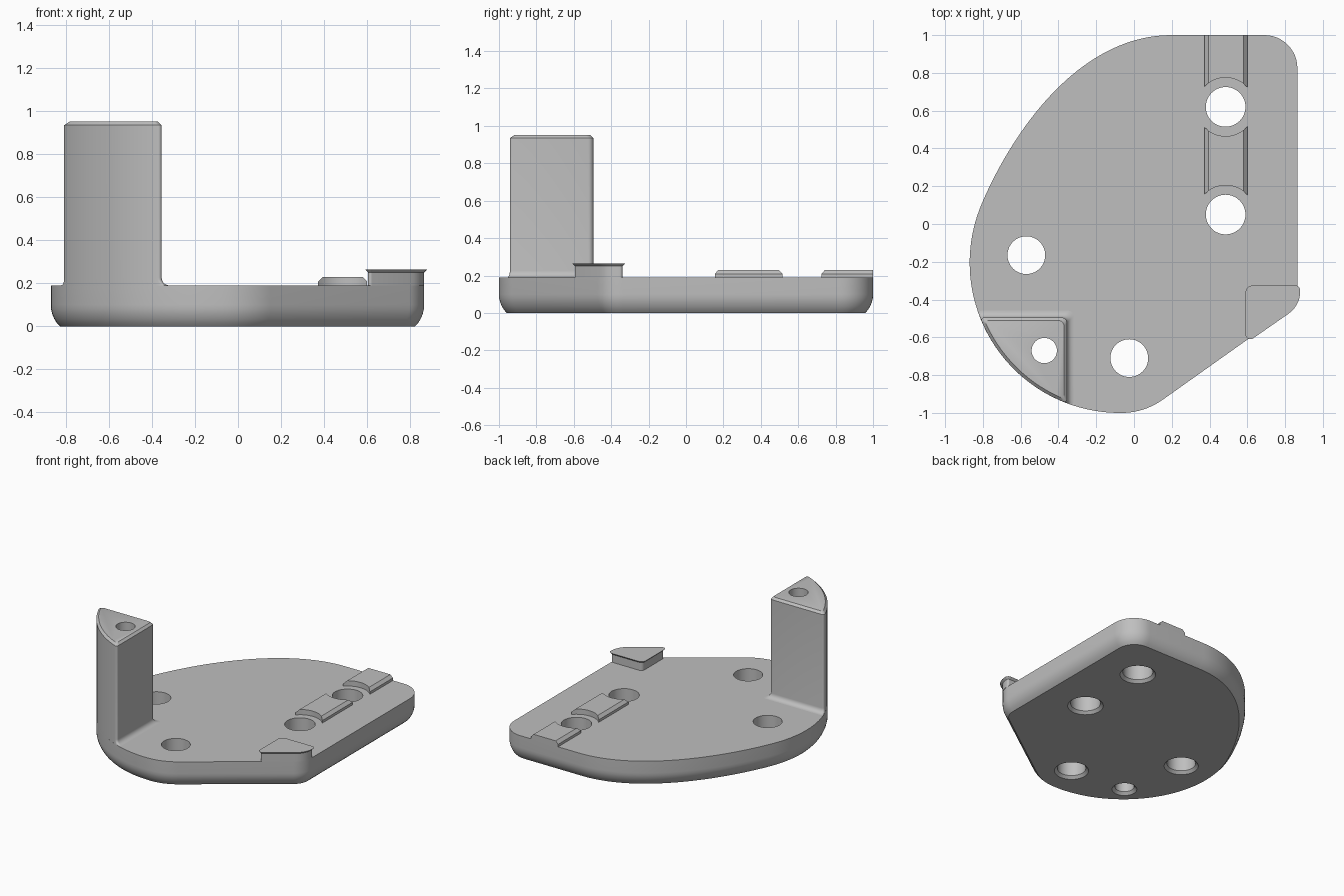
import bpy, bmesh, math
from mathutils import Vector

cube = bpy.data.objects.get("Cube")
if cube:
    bpy.data.objects.remove(cube, do_unlink=True)

grey = bpy.data.materials.new("plain grey")
grey.use_nodes = True
GREY = (0.52, 0.52, 0.52, 1)
grey.diffuse_color = GREY
grey.node_tree.nodes["Principled BSDF"].inputs["Base Color"].default_value = GREY

TOP = 0.19                                  # plate thickness
ARC_C, ARC_R = Vector((-0.075, -0.205)), 0.795   # large rounded side of the plate


def bezier(a, b, c, d, n):
    return [a * (1 - t) ** 3 + b * 3 * t * (1 - t) ** 2 + c * 3 * t * t * (1 - t) + d * t ** 3
            for t in (i / n for i in range(n + 1))]


def arc(center, r, a0, a1, n):
    angles = (a0 + (a1 - a0) * i / n for i in range(n + 1))
    return [center + r * Vector((math.cos(a), math.sin(a))) for a in angles]


def rounded(corners, n=8):
    """Closed outline; each corner is (point, tangent length of its rounding)."""
    out = []
    for i, (p, t) in enumerate(corners):
        if t == 0:
            out.append(p)
            continue
        u = (corners[i - 1][0] - p).normalized()
        v = (corners[(i + 1) % len(corners)][0] - p).normalized()
        turn = math.pi - u.angle(v)
        k = 4 / 3 * math.tan(turn / 4) * t / math.tan(turn / 2)
        a, b = p + u * t, p + v * t
        out += bezier(a, a - u * k, b - v * k, b, n)
    return out


def inset(outline, d):
    """Move a counter-clockwise outline inward by d."""
    res = []
    for i, p in enumerate(outline):
        a = (p - outline[i - 1]).normalized()
        b = (outline[(i + 1) % len(outline)] - p).normalized()
        m = (a + b).normalized()
        res.append(p + Vector((-m.y, m.x)) * d / max(0.4, m.dot(a)))
    return res


def loft(bm, rings):
    """Closed solid through (outline, z) rings, bottom to top."""
    loops = [[bm.verts.new((p.x, p.y, z)) for p in ring] for ring, z in rings]
    n = len(loops[0])
    for lo, hi in zip(loops, loops[1:]):
        for i in range(n):
            j = (i + 1) % n
            bm.faces.new((lo[i], lo[j], hi[j], hi[i]))
    bm.faces.new(loops[0][::-1])
    bm.faces.new(loops[-1])


def finish(name, bm):
    bmesh.ops.recalc_face_normals(bm, faces=bm.faces[:])
    mesh = bpy.data.meshes.new(name)
    bm.to_mesh(mesh)
    bm.free()
    mesh.materials.append(grey)
    obj = bpy.data.objects.new(name, mesh)
    bpy.context.collection.objects.link(obj)
    return obj


def solid(name, rings):
    bm = bmesh.new()
    loft(bm, rings)
    return finish(name, bm)


def select(obj):
    bpy.ops.object.select_all(action='DESELECT')
    obj.select_set(True)
    bpy.context.view_layer.objects.active = obj


def cut(obj, cutter):
    mod = obj.modifiers.new("holes", 'BOOLEAN')
    mod.operation, mod.solver, mod.object = 'DIFFERENCE', 'EXACT', cutter
    select(obj)
    bpy.ops.object.modifier_apply(modifier=mod.name)


# Base plate: rounded outline with an eased lower edge
V = Vector
tail = ARC_C + ARC_R * V((math.cos(math.radians(157)), math.sin(math.radians(157))))
sweep = bezier(V((0.2, 1)), V((-0.3, 1)), tail + V((0.156, 0.368)), tail, 40)
belly = arc(ARC_C, ARC_R, math.radians(157), math.radians(270), 48)
outline = rounded([(V((0.865, 1)), 0.175)] + [(p, 0) for p in sweep + belly[1:]]
                  + [(V((0.054, -1)), 0.12), (V((0.865, -0.424)), 0.085)], 12)
edge = [(0.042, 0), (0.027, 0.016), (0.015, 0.036), (0.006, 0.058), (0.001, 0.08), (0, 0.1), (0, TOP)]
plate = solid("base_plate", [(inset(outline, d), z) for d, z in edge])


# Tall post: sector of the rounded side, with a base fillet and chamfered top
def post_outline(grow, shrink):
    x, y, r = -0.355 + grow - shrink, -0.495 + grow - shrink, ARC_R - shrink
    a0 = math.pi - math.asin((y - ARC_C.y) / r)
    a1 = 2 * math.pi - math.acos((x - ARC_C.x) / r)
    pts = [(p, 0) for p in arc(ARC_C, r, a0, a1, 14)]
    pts[0], pts[-1] = (pts[0][0], 0.022), (pts[-1][0], 0.022)
    return rounded(pts + [(V((x, y)), 0.028)], 6)


FIL = 0.036
rings = []
for i in range(7):
    a = math.pi / 2 * i / 6
    rings.append((post_outline(FIL * (1 - math.sin(a)), 0), TOP + FIL * (1 - math.cos(a))))
rings += [(post_outline(0, 0), 0.935), (post_outline(0, 0.016), 0.951)]
post = solid("corner_post", rings)

# Small raised stop on the other front corner
stop_shape = rounded([(V((0.605, -0.34)), 0.025), (V((0.605, -0.605)), 0.022),
                      (V((0.865, -0.424)), 0.068), (V((0.865, -0.34)), 0.013)])
stop_shape.reverse()
stop = solid("corner_stop", [(stop_shape, TOP), (stop_shape, 0.25), (inset(stop_shape, 0.015), 0.265)])

# Holes: straight bores with a countersink underneath
KEY_X, KEY_YS = 0.485, (0.05, 0.62)
bores = [(KEY_X, y, 0.105) for y in KEY_YS] + [(-0.57, -0.165, 0.1), (-0.025, -0.71, 0.1), (-0.475, -0.67, 0.067)]
bm = bmesh.new()
for x, y, r in bores:
    loft(bm, [(arc(V((x, y)), q, 0, math.tau * 47 / 48, 47), z)
              for q, z in ((r + 0.03, -0.01), (r, 0.02), (r, 1.1))])
cutter = finish("hole_cutter", bm)
cutter.hide_render = True
cut(plate, cutter)
cut(post, cutter)
bpy.data.objects.remove(cutter, do_unlink=True)

# Key rails: chamfered bars with ends hollowed around the two bores
CLEAR = 0.155


def rail(name, start, end):
    top = [0.394 + (0.579 - 0.394) * i / 12 for i in range(13)]
    section = [(0.373, TOP), (0.373, 0.209)] + [(x, 0.23) for x in top] + [(0.6, 0.209), (0.6, TOP)]
    bm = bmesh.new()

    def row(y_at, z_flat=None):
        return [bm.verts.new((x, y_at(x), z)) for x, z in section]
    a, b = row(start), row(end)
    base_a, base_b = ([bm.verts.new((x, f(x), TOP)) for x in top] for f in (start, end))
    for i in range(len(section) - 1):
        bm.faces.new((a[i], a[i + 1], b[i + 1], b[i]))
    for r, base in ((a, base_a), (b, base_b)):
        for i in range(12):
            bm.faces.new((r[i + 2], r[i + 3], base[i + 1], base[i]))
        bm.faces.new((r[0], r[1], r[2], base[0]))
        bm.faces.new((r[-1], r[-2], r[-3], base[-1]))
    low_a, low_b = [a[0]] + base_a + [a[-1]], [b[0]] + base_b + [b[-1]]
    for i in range(len(low_a) - 1):
        bm.faces.new((low_a[i], low_a[i + 1], low_b[i + 1], low_b[i]))
    return finish(name, bm)


def around(y, side):
    return lambda x: y + side * math.sqrt(CLEAR ** 2 - (x - KEY_X) ** 2)


middle_rail = rail("middle_rail", around(KEY_YS[0], 1), around(KEY_YS[1], -1))
back_rail = rail("back_rail", around(KEY_YS[1], 1), lambda x: 1.0)

for obj in (plate, post, stop, middle_rail, back_rail):
    select(obj)
    bpy.ops.object.shade_smooth_by_angle(angle=math.radians(30))
